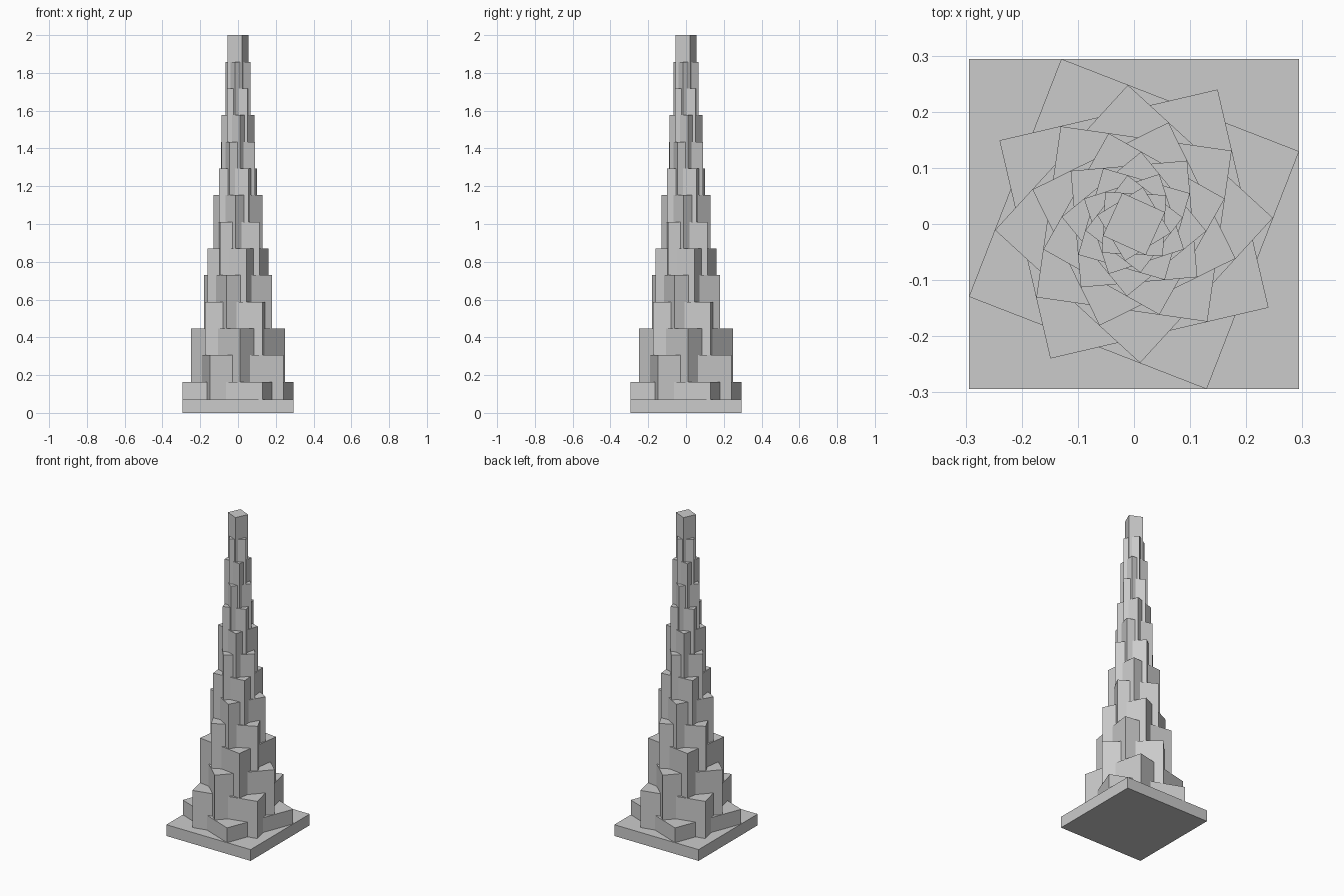
import bpy, math

if "Cube" in bpy.data.objects:
    bpy.data.objects.remove(bpy.data.objects["Cube"])

LEVELS = 14            # twisting square towers, nested inside each other
TWIST = 0.6            # radians between neighbours
SHRINK = 0.878         # width ratio between neighbours
FIRST_RADIUS = 0.3215  # centre to corner of the widest tower
FIRST_TOP, LAST_TOP = 0.164, 2.0
SLAB_HALF, SLAB_TOP = 0.294, 0.071

stone = bpy.data.materials.new("grey stone")
stone.diffuse_color = (0.6, 0.6, 0.6, 1)
stone.use_nodes = True
stone.node_tree.nodes["Principled BSDF"].inputs["Base Color"].default_value = stone.diffuse_color


def square_block(name, radius, corner_angle, bottom, top):
    """Upright square block given by its corner radius and corner direction."""
    corners = [(radius * math.cos(corner_angle + i * math.pi / 2),
                radius * math.sin(corner_angle + i * math.pi / 2)) for i in range(4)]
    verts = [(x, y, z) for z in (bottom, top) for x, y in corners]
    faces = [(3, 2, 1, 0), (4, 5, 6, 7)]
    faces += [(i, (i + 1) % 4, (i + 1) % 4 + 4, i + 4) for i in range(4)]
    mesh = bpy.data.meshes.new(name)
    mesh.from_pydata(verts, [], faces)
    mesh.materials.append(stone)
    obj = bpy.data.objects.new(name, mesh)
    bpy.context.collection.objects.link(obj)


# Base slab
square_block("base_slab", SLAB_HALF * math.sqrt(2), math.pi / 4, 0, SLAB_TOP)

# Towers: each one narrower, taller and turned further, all rising from the slab
for k in range(LEVELS):
    top = FIRST_TOP + (LAST_TOP - FIRST_TOP) * k / (LEVELS - 1)
    angle = math.pi / 4 + TWIST * (k + 2)
    square_block(f"tower_{k + 1}", FIRST_RADIUS * SHRINK ** k, angle, SLAB_TOP, top)
